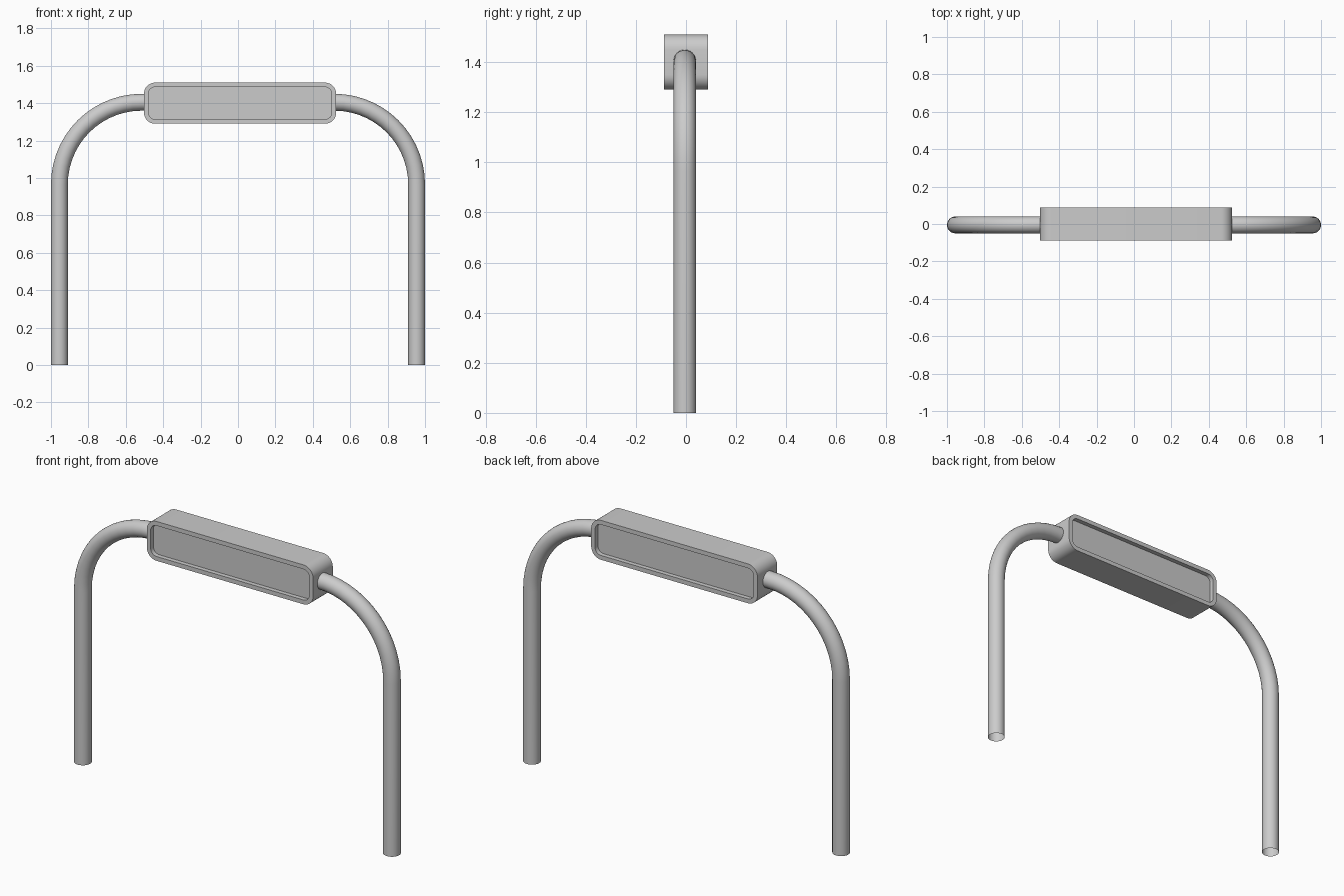
import bpy, bmesh, math
from mathutils import Vector

if "Cube" in bpy.data.objects:
    bpy.data.objects.remove(bpy.data.objects["Cube"])

TUBE_R, TUBE_Y, TUBE_X, TUBE_Z, BEND = 0.045, -0.005, 0.955, 1.405, 0.44


def smooth(obj, angle=35):
    bpy.ops.object.select_all(action='DESELECT')
    obj.select_set(True)
    bpy.context.view_layer.objects.active = obj
    bpy.ops.object.shade_smooth_by_angle(angle=math.radians(angle))


def add_object(name, bm):
    mesh = bpy.data.meshes.new(name)
    bm.to_mesh(mesh)
    bm.free()
    obj = bpy.data.objects.new(name, mesh)
    bpy.context.collection.objects.link(obj)
    smooth(obj)
    return obj


# Bent tube: upright leg, quarter bend, short run into the box (open ends)
def bent_tube(name, side, sides=24, steps=14):
    path = [(TUBE_X, 0, 0.0)]
    cx, cz = TUBE_X - BEND, TUBE_Z - BEND
    for i in range(steps + 1):
        a = math.pi / 2 * i / steps
        path.append((cx + BEND * math.cos(a), a, cz + BEND * math.sin(a)))
    path.append((0.49, math.pi / 2, TUBE_Z))
    bm = bmesh.new()
    rings = []
    for x, a, z in path:
        ring = []
        for k in range(sides):
            t = 2 * math.pi * k / sides
            out = TUBE_R * math.cos(t)
            ring.append(bm.verts.new((side * (x + out * math.cos(a)),
                                      TUBE_Y + TUBE_R * math.sin(t),
                                      z + out * math.sin(a))))
        rings.append(ring)
    for r0, r1 in zip(rings, rings[1:]):
        for k in range(sides):
            n = (k + 1) % sides
            bm.faces.new((r0[k], r0[n], r1[n], r1[k]))
    if side < 0:
        bmesh.ops.reverse_faces(bm, faces=bm.faces[:])
    return add_object(name, bm)


bent_tube("left_tube", -1)
bent_tube("right_tube", 1)


# Rounded sign box with a recessed panel on front and back
def sign_box(name, x0, x1, z0, z1, depth, radius, border, recess, steps=8):
    bm = bmesh.new()
    verts = []
    corners = [(x1 - radius, z1 - radius), (x0 + radius, z1 - radius),
               (x0 + radius, z0 + radius), (x1 - radius, z0 + radius)]
    for c, (cx, cz) in enumerate(corners):
        for i in range(steps + 1):
            a = math.pi / 2 * (c + i / steps)
            verts.append(bm.verts.new((cx + radius * math.cos(a), -depth / 2,
                                       cz + radius * math.sin(a))))
    front = bm.faces.new(verts)
    ext = bmesh.ops.extrude_face_region(bm, geom=[front], use_keep_orig=True)
    moved = [g for g in ext['geom'] if isinstance(g, bmesh.types.BMVert)]
    bmesh.ops.translate(bm, verts=moved, vec=(0, depth, 0))
    bmesh.ops.recalc_face_normals(bm, faces=bm.faces[:])
    for panel in [f for f in bm.faces if len(f.verts) > 4]:
        bm.normal_update()
        inward = -panel.normal * recess
        bmesh.ops.inset_region(bm, faces=[panel], thickness=border)
        new = bmesh.ops.extrude_discrete_faces(bm, faces=[panel])['faces'][0]
        bmesh.ops.translate(bm, verts=new.verts[:], vec=inward)
    bmesh.ops.recalc_face_normals(bm, faces=bm.faces[:])
    return add_object(name, bm)


sign_box("sign_box", -0.503, 0.525, 1.29, 1.51, 0.174, 0.06, 0.024, 0.025)
